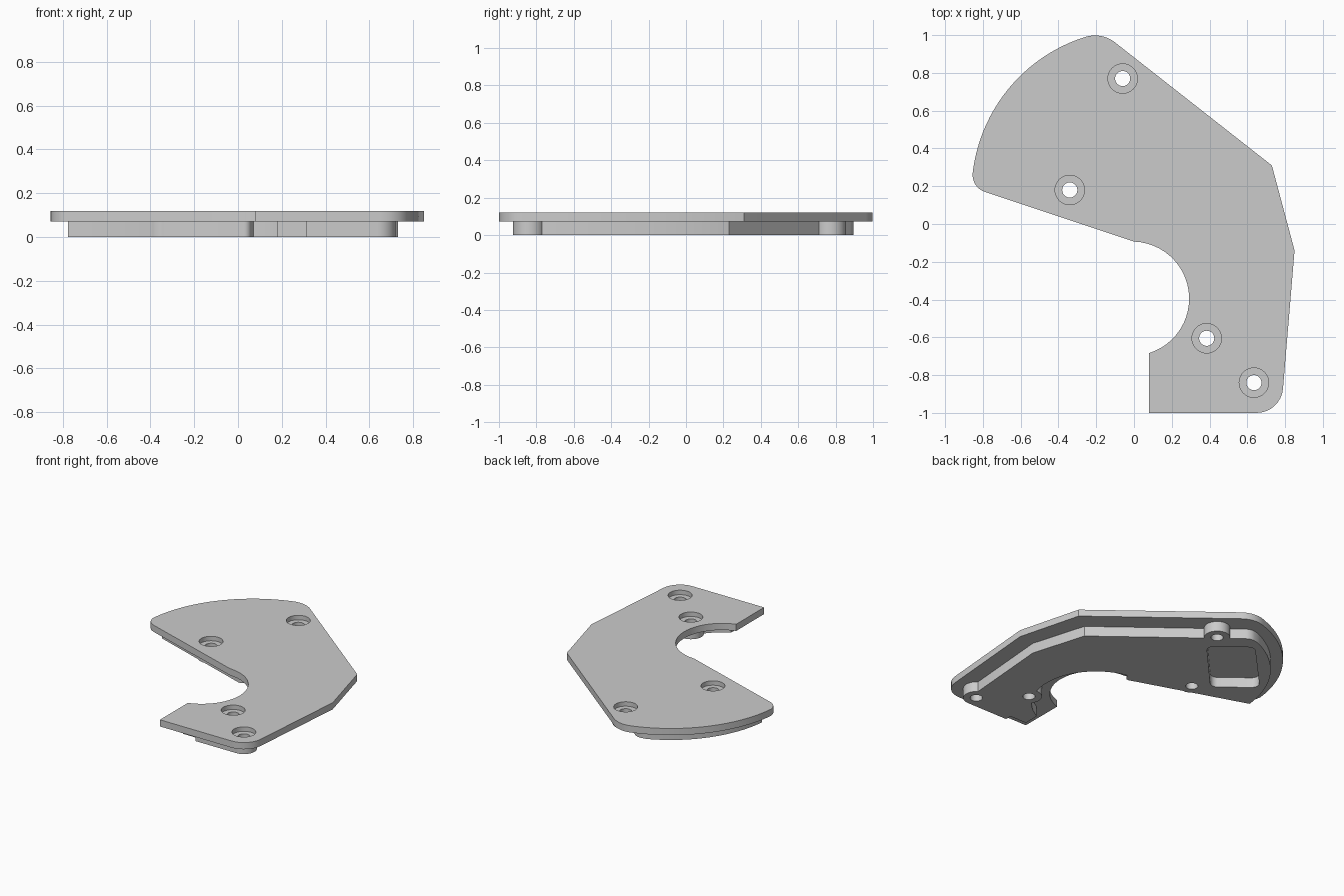
import bpy, bmesh
from math import sin, cos, tan, radians
from mathutils import Vector

cube = bpy.data.objects.get("Cube")
if cube:
    bpy.data.objects.remove(cube)

grey = bpy.data.materials.new("plain grey")
grey.use_nodes = True
COLOUR = (0.6, 0.6, 0.6, 1)
grey.diffuse_color = COLOUR
grey.node_tree.nodes["Principled BSDF"].inputs["Base Color"].default_value = COLOUR


def arc(cx, cy, r, a0, a1, n=24):
    """Points along a circular arc, angles in degrees."""
    angles = [radians(a0 + (a1 - a0) * i / n) for i in range(n + 1)]
    return [(cx + r * cos(a), cy + r * sin(a)) for a in angles]


def rounded(points, seg=8):
    """Outline in which a third value on a point rounds that corner."""
    out = []
    for i, p in enumerate(points):
        c = Vector(p[:2])
        if len(p) < 3:
            out.append(c)
            continue
        before = (Vector(points[i - 1][:2]) - c).normalized()
        after = (Vector(points[(i + 1) % len(points)][:2]) - c).normalized()
        half = before.angle(after) / 2
        centre = c + (before + after).normalized() * (p[2] / sin(half))
        start = (c + before * (p[2] / tan(half)) - centre).normalized()
        end = (c + after * (p[2] / tan(half)) - centre).normalized()
        for k in range(seg + 1):
            out.append(centre + start.slerp(end, k / seg) * p[2])
    return out


def slab(name, outline, z0, z1):
    """Extrude a flat outline between two heights."""
    bm = bmesh.new()
    face = bm.faces.new([bm.verts.new((p[0], p[1], z0)) for p in outline])
    top = bmesh.ops.extrude_face_region(bm, geom=[face])["geom"]
    verts = [v for v in top if isinstance(v, bmesh.types.BMVert)]
    bmesh.ops.translate(bm, verts=verts, vec=(0, 0, z1 - z0))
    bmesh.ops.recalc_face_normals(bm, faces=bm.faces)
    mesh = bpy.data.meshes.new(name)
    bm.to_mesh(mesh)
    bm.free()
    mesh.materials.append(grey)
    obj = bpy.data.objects.new(name, mesh)
    bpy.context.collection.objects.link(obj)
    return obj


def disc(name, centre, r, z0, z1):
    return slab(name, arc(*centre, r, 0, 360, 40)[:-1], z0, z1)


def combine(target, tool, operation):
    """Apply a boolean and discard the tool."""
    tool.hide_render = True
    mod = target.modifiers.new("combine", "BOOLEAN")
    mod.object, mod.operation, mod.solver = tool, operation, "EXACT"
    bpy.context.view_layer.objects.active = target
    bpy.ops.object.modifier_apply(modifier=mod.name)
    bpy.data.objects.remove(tool)


HOLES = [(-0.06, 0.77), (-0.34, 0.18), (0.385, -0.605), (0.635, -0.84)]
STEP, TOP = 0.072, 0.12

# Upper plate: curved back, straight right side and a round notch
plate = slab("top_plate", rounded(
    arc(0, 0.17, 0.86, 174.6, 107.6)
    + [(-0.173, 1.018, 0.17), (0.73, 0.31), (0.85, -0.14),
       (0.778, -1.0, 0.14), (0.08, -1.0)]
    + arc(-0.01, -0.395, 0.302, -72.7, 88)
    + [(-0.862, 0.194, 0.095)]), STEP, TOP)

# Lower plate: set back from the rim
base = slab("lower_plate", rounded(
    arc(0, 0.17, 0.78, 174.5, 113)
    + [(-0.24, 0.90, 0.08), (0.615, 0.23), (0.73, -0.155), (0.675, -0.84),
       (0.635, -0.925), (0.31, -0.925), (0.31, -0.88), (0.18, -0.88)]
    + arc(-0.01, -0.395, 0.42, -63, 79)
    + [(0.045, -0.033, 0.03)]), 0, STEP)

# Bosses round the screw holes
for hole in HOLES:
    combine(base, disc("boss", hole, 0.085, 0, STEP), "UNION")

# Rounded pocket in the underside
combine(base, slab("pocket", rounded(
    [(-0.08, 0.64, 0.05), (-0.33, 0.83, 0.05),
     (-0.69, 0.45, 0.05), (-0.44, 0.25, 0.05)]), -0.02, TOP), "DIFFERENCE")

# Screw holes and counterbores
for hole in HOLES:
    combine(plate, disc("counterbore", hole, 0.078, 0.088, 0.2), "DIFFERENCE")
    for part in (plate, base):
        combine(part, disc("drill", hole, 0.04, -0.1, 0.2), "DIFFERENCE")

# Smooth curved walls, sharp rims
bpy.ops.object.select_all(action="DESELECT")
for part in (plate, base):
    part.select_set(True)
bpy.context.view_layer.objects.active = plate
bpy.ops.object.shade_smooth_by_angle(angle=radians(25))
